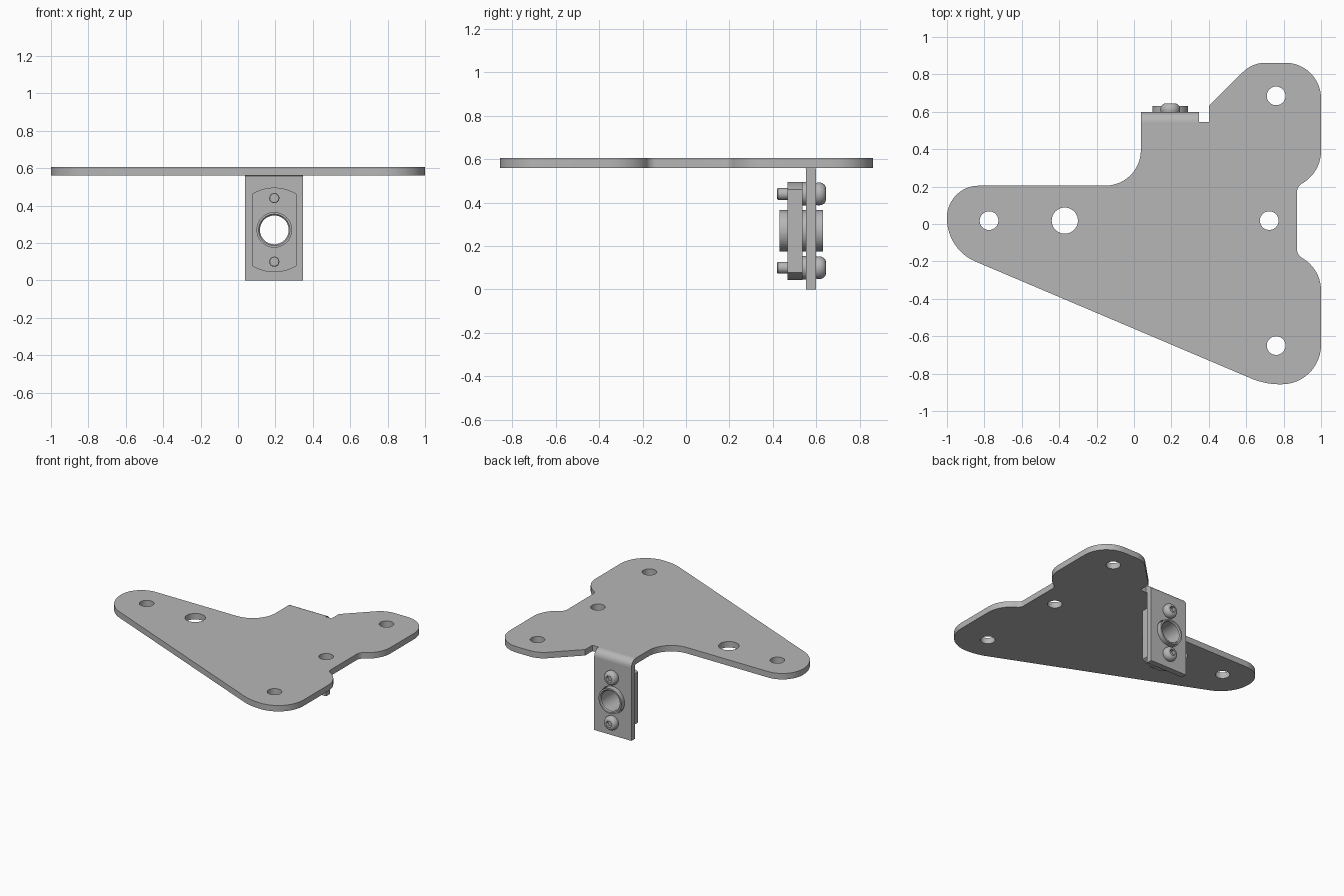
import bpy, bmesh, math
from mathutils import Vector

cube = bpy.data.objects.get("Cube")
if cube:
    bpy.data.objects.remove(cube, do_unlink=True)

steel = bpy.data.materials.new("grey_steel")
steel.use_nodes = True
steel.diffuse_color = (0.47, 0.47, 0.47, 1)
steel.node_tree.nodes["Principled BSDF"].inputs["Base Color"].default_value = (0.47, 0.47, 0.47, 1)


def finish(name, bm):
    bmesh.ops.remove_doubles(bm, verts=bm.verts, dist=1e-5)
    bmesh.ops.recalc_face_normals(bm, faces=bm.faces)
    mesh = bpy.data.meshes.new(name)
    bm.to_mesh(mesh)
    bm.free()
    mesh.materials.append(steel)
    obj = bpy.data.objects.new(name, mesh)
    bpy.context.collection.objects.link(obj)
    bpy.ops.object.select_all(action='DESELECT')
    obj.select_set(True)
    bpy.context.view_layer.objects.active = obj
    bpy.ops.object.shade_smooth_by_angle(angle=math.radians(32))
    return obj


def circle(cx, cy, r, n=40):
    return [(cx + r * math.cos(math.tau * i / n), cy + r * math.sin(math.tau * i / n)) for i in range(n)]


def rounded(corners, steps=12):
    """Outline from (x, y, radius) corners."""
    out = []
    for i, (x, y, r) in enumerate(corners):
        p = Vector((x, y))
        if r == 0:
            out.append((x, y))
            continue
        a = (Vector(corners[i - 1][:2]) - p).normalized()
        b = (Vector(corners[(i + 1) % len(corners)][:2]) - p).normalized()
        half = a.angle(b) / 2
        centre = p + (a + b).normalized() * (r / math.sin(half))
        start = p + a * (r / math.tan(half)) - centre
        end = p + b * (r / math.tan(half)) - centre
        sweep = start.angle(end)
        for k in range(steps + 1):
            t = k / steps
            v = (start * math.sin((1 - t) * sweep) + end * math.sin(t * sweep)) / math.sin(sweep)
            out.append(tuple(centre + v))
    return out


def sheet(name, loops, place, depth):
    """Fill outline and hole loops, then thicken along depth."""
    bm = bmesh.new()
    edges = []
    for loop in loops:
        vs = [bm.verts.new(place(*p)) for p in loop]
        edges += [bm.edges.new((vs[i - 1], vs[i])) for i in range(len(vs))]
    bmesh.ops.triangle_fill(bm, edges=edges, use_beauty=True)
    ext = bmesh.ops.extrude_face_region(bm, geom=bm.faces[:], use_keep_orig=True)
    moved = [g for g in ext["geom"] if isinstance(g, bmesh.types.BMVert)]
    bmesh.ops.translate(bm, verts=moved, vec=depth)
    return finish(name, bm)


def lathe(name, cx, cz, profile, closed=False, n=48):
    """Turn (radius, y, is_hex) points about an axis along y."""
    bm = bmesh.new()
    rings = []
    for r, y, *is_hex in profile:
        ring = []
        for i in range(n):
            a = math.tau * i / n
            k = math.cos(math.pi / 6) / math.cos(a % (math.pi / 3) - math.pi / 6) if is_hex else 1
            ring.append(bm.verts.new((cx + r * k * math.cos(a), y, cz + r * k * math.sin(a))))
        rings.append(ring)
    pairs = list(zip(rings, rings[1:]))
    if closed:
        pairs.append((rings[-1], rings[0]))
    else:
        bm.faces.new(rings[0])
        bm.faces.new(rings[-1])
    for p, q in pairs:
        for i in range(n):
            bm.faces.new((p[i - 1], p[i], q[i], q[i - 1]))
    return finish(name, bm)


BOTTOM, TOP = 0.56, 0.605         # main plate heights
INNER, OUTER = 0.553, 0.598       # bent tab faces along y
LEFT, RIGHT = 0.037, 0.348        # bent tab sides
FOLD_Y, FOLD_Z = 0.545, 0.552     # bend centre
CX, CZ = 0.194, 0.27              # bearing centre

# Main plate with rounded lobes, relief notch and holes
outline = rounded([
    (-1, 0.205, 0.17), (-1, -0.136, 0.25), (0.70, -0.857, 0.4), (1, -0.857, 0.21),
    (1, -0.24, 0.2), (0.872, -0.166, 0.05), (0.872, 0.201, 0.05), (1, 0.275, 0.2),
    (1, 0.862, 0.19), (0.632, 0.862, 0.17), (0.4, 0.63, 0), (0.4, FOLD_Y, 0),
    (RIGHT, FOLD_Y, 0), (LEFT, FOLD_Y, 0), (LEFT, 0.205, 0.19)])
holes = [circle(x, y, r) for x, y, r in (
    (-0.775, 0.018, 0.05), (-0.37, 0.018, 0.07), (0.723, 0.018, 0.05),
    (0.76, 0.685, 0.05), (0.76, -0.65, 0.05))]
sheet("main_plate", [outline] + holes, lambda x, y: (x, y, BOTTOM), (0, 0, TOP - BOTTOM))

# Quarter-round bend joining plate and tab
arc = [math.pi / 2 * i / 8 for i in range(9)]
bend = [(FOLD_Y + r * math.sin(a), FOLD_Z + r * math.cos(a))
        for r, sweep in ((TOP - FOLD_Z, arc), (BOTTOM - FOLD_Z, arc[::-1])) for a in sweep]
sheet("tab_bend", [bend], lambda y, z: (LEFT, y, z), (RIGHT - LEFT, 0, 0))

# Hanging tab with bearing opening
tab = [(LEFT, 0), (RIGHT, 0), (RIGHT, FOLD_Z), (LEFT, FOLD_Z)]
sheet("hanging_tab", [tab, circle(CX, CZ, 0.1, 48)], lambda x, z: (x, INNER, z), (0, OUTER - INNER, 0))

# Bearing holder: a disc with two sides cut straight
reach = math.acos(0.12 / 0.226)
holder = []
for base in (0, math.pi):
    for i in range(21):
        a = base + reach + (math.pi - 2 * reach) * i / 20
        holder.append((CX + 0.226 * math.cos(a), CZ + 0.226 * math.sin(a)))
sheet("bearing_holder", [holder, circle(CX, CZ, 0.09, 48)], lambda x, z: (x, 0.467, z), (0, 0.07, 0))

# Bearing sleeve
lathe("bearing_sleeve", CX, CZ, [
    (0.084, 0.43), (0.095, 0.43), (0.095, 0.63), (0.084, 0.63), (0.077, 0.622), (0.077, 0.438)], True)

# Screws with domed heads and hex sockets, plus spacers
for name, z in (("upper", CZ + 0.17), ("lower", CZ - 0.17)):
    dome = [(0.028 + 0.025 * math.cos(a), 0.61 + 0.034 * math.sin(a)) for a in arc]
    lathe(name + "_screw", CX, z, [(0.024, 0.42), (0.027, 0.424), (0.027, 0.597), (0.05, 0.597)]
          + dome + [(0.025, 0.644, True), (0.025, 0.618, True)])
    lathe(name + "_spacer", CX, z, [(0.027, 0.536), (0.054, 0.536), (0.054, 0.554), (0.027, 0.554)], True)
